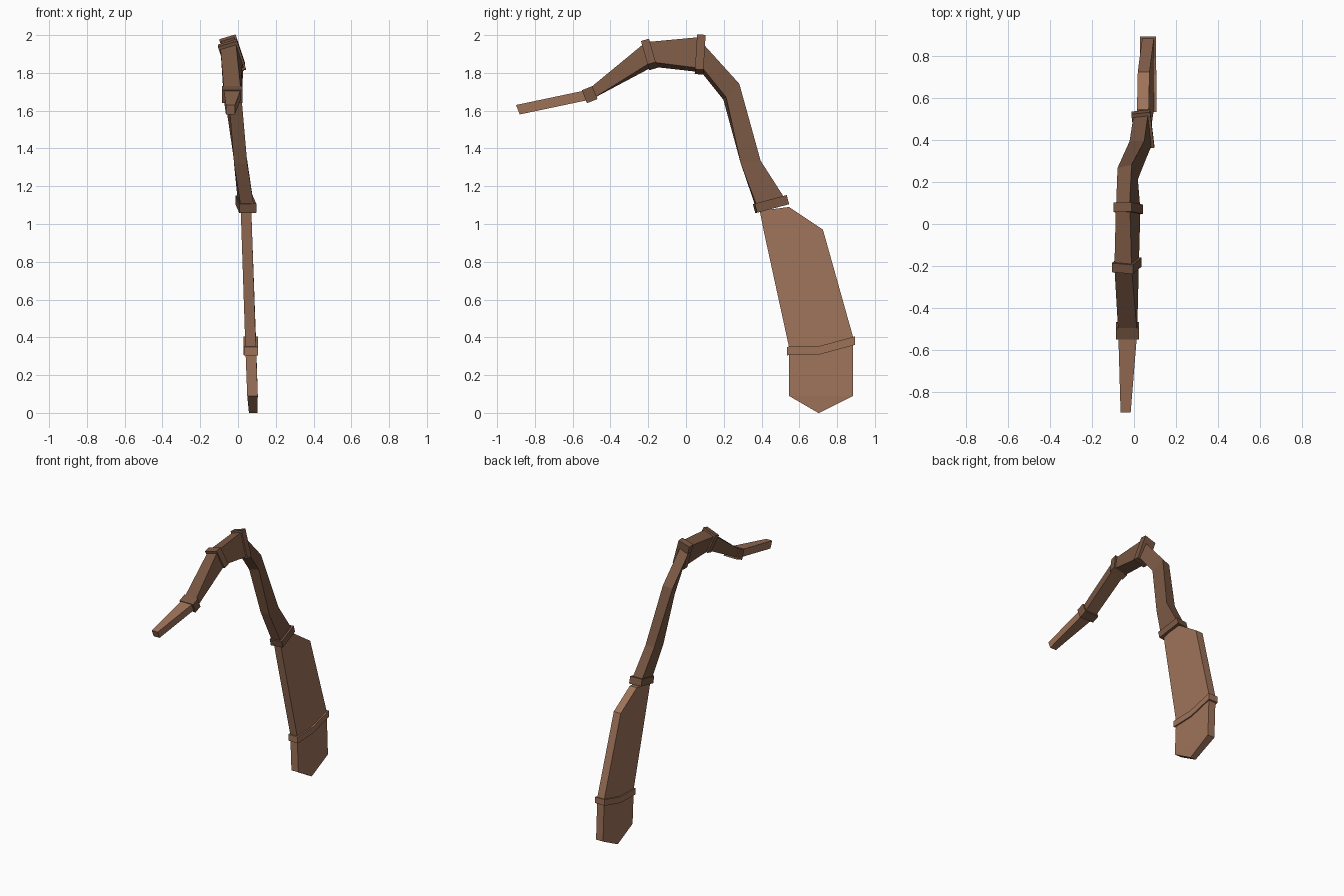
import bpy
import bmesh
from mathutils import Vector

cube = bpy.data.objects.get("Cube")
if cube:
    bpy.data.objects.remove(cube)


def material(name, rgb):
    mat = bpy.data.materials.new(name)
    mat.use_nodes = True
    mat.diffuse_color = (*rgb, 1)
    shader = mat.node_tree.nodes["Principled BSDF"]
    shader.inputs["Base Color"].default_value = mat.diffuse_color
    return mat


light_wood = material("light wood", (.34, .17, .1))
dark_wood = material("dark wood", (.19, .095, .055))


def section(outer, inner, centre, lean=0, half=.035):
    """Four-sided cross-section between two side-view points, rolled by its lean."""
    top = Vector((centre + lean / 2, *outer))
    bottom = Vector((centre - lean / 2, *inner))
    return top, bottom, half


def side_direction(top, bottom):
    """Sideways direction square to the line between the section's centres."""
    up = (top - bottom).normalized()
    across = Vector((1, 0, 0))
    return (across - up * across.dot(up)).normalized()


def loft(name, mat, sections):
    """Skin a row of cross-sections into a closed, flat-shaded solid."""
    bm = bmesh.new()
    rings = []
    for top, bottom, half in sections:
        side = side_direction(top, bottom) * half
        corners = (top - side, top + side, bottom + side, bottom - side)
        rings.append([bm.verts.new(corner) for corner in corners])
    for ring, following in zip(rings, rings[1:]):
        for i in range(4):
            j = (i + 1) % 4
            bm.faces.new((ring[i], ring[j], following[j], following[i]))
    bm.faces.new(rings[0])
    bm.faces.new(rings[-1])
    bmesh.ops.recalc_face_normals(bm, faces=bm.faces)
    mesh = bpy.data.meshes.new(name)
    bm.to_mesh(mesh)
    bm.free()
    mesh.materials.append(mat)
    obj = bpy.data.objects.new(name, mesh)
    bpy.context.collection.objects.link(obj)


def collar(name, joint, thickness):
    """Wrap a slightly larger block around a joint's cross-section."""
    top, bottom, half = joint
    up = (top - bottom).normalized()
    step = side_direction(top, bottom).cross(up) * thickness / 2
    grow = up * .01
    ends = [(top + grow + offset, bottom - grow + offset, half + .01)
            for offset in (-step, step)]
    loft(name, dark_wood, ends)


# Joints from the slim tip of the handle to the blade
tip = section((-.9, 1.63), (-.88, 1.58), -.04, half=.024)
grip = section((-.52, 1.71), (-.5, 1.66), -.03, half=.045)
elbow = section((-.21, 1.95), (-.18, 1.845), -.035, -.035, half=.043)
bend = section((.08, 1.98), (.07, 1.815), -.028, -.05)
neck_top = section((.09, 1.94), (.08, 1.82), -.028, -.05)
neck_high = section((.275, 1.735), (.205, 1.665), -.03, -.03)
neck_low = section((.395, 1.335), (.29, 1.32), .014)
shoulder = section((.525, 1.125), (.375, 1.085), .042, -.018)

# Handle, arms and curved neck
loft("handle_tip", light_wood, [tip, grip])
loft("lower_arm", dark_wood, [grip, elbow])
loft("upper_arm", dark_wood, [elbow, bend])
loft("neck", dark_wood, [neck_top, neck_high, neck_low, shoulder])

# Collars at every joint
collar("handle_collar", grip, .06)
collar("arm_collar", elbow, .045)
collar("bend_collar", bend, .045)
collar("blade_collar", shoulder, .05)


def blade_section(back, front, half=.028):
    """The blade leans steadily sideways towards its point."""
    height = (back[1] + front[1]) / 2
    return section(back, front, .08 - .035 * height, half=half)


# Broad flat blade ending in a point
loft("blade", light_wood, [
    blade_section((.545, 1.09), (.39, 1.07)),
    blade_section((.725, .97), (.41, .97)),
    blade_section((.885, .4), (.545, .35)),
    blade_section((.885, .09), (.545, .09)),
    blade_section((.705, 0), (.7, 0), half=.022)])

# Bent band wrapped around the blade
band = [(.535, .35), (.71, .355), (.895, .405)]
loft("blade_band", light_wood, [
    blade_section((y, z), (y, z - .045), half=.038) for y, z in band])
